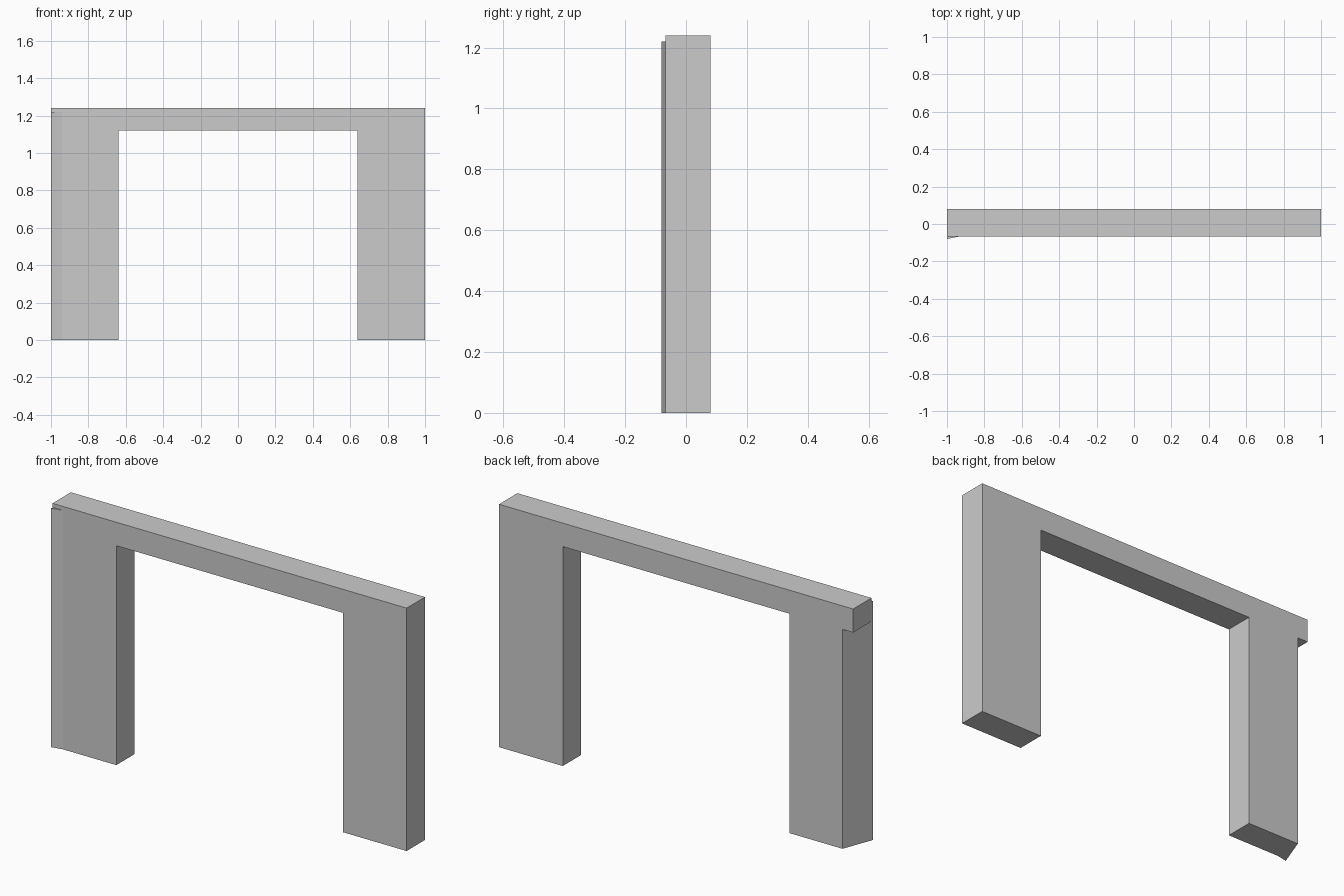
import bpy, bmesh
from mathutils import Vector

if "Cube" in bpy.data.objects:
    bpy.data.objects.remove(bpy.data.objects["Cube"])


def prism(name, points, sweep):
    """Closed solid made by sweeping a flat outline along a vector."""
    bm = bmesh.new()
    face = bm.faces.new([bm.verts.new(p) for p in points])
    res = bmesh.ops.extrude_face_region(bm, geom=[face], use_keep_orig=True)
    verts = [v for v in res["geom"] if isinstance(v, bmesh.types.BMVert)]
    bmesh.ops.translate(bm, verts=verts, vec=Vector(sweep))
    bmesh.ops.recalc_face_normals(bm, faces=bm.faces)
    mesh = bpy.data.meshes.new(name)
    bm.to_mesh(mesh)
    bm.free()
    obj = bpy.data.objects.new(name, mesh)
    bpy.context.collection.objects.link(obj)
    return obj


H, SOFFIT = 1.24, 1.12          # overall height, underside of lintel
FRONT, BACK = -0.068, 0.08      # wall thickness
INNER, LEG_L = 0.64, -0.94      # opening half width, square end of left leg

# Gateway frame: two legs and lintel; lintel overhangs the left leg
outline = [(-1, SOFFIT), (LEG_L, SOFFIT), (LEG_L, 0), (-INNER, 0),
           (-INNER, SOFFIT), (INNER, SOFFIT), (INNER, 0), (1, 0),
           (1, H), (-1, H)]
frame = prism("door_frame", [(x, FRONT, z) for x, z in outline],
              (0, BACK - FRONT, 0))

# Slanted outer edge of the left leg, its tip poking past the front face
wedge = prism("slanted_leg_edge",
              [(LEG_L, BACK, 0), (-1, -0.08, 0), (LEG_L, FRONT, 0)],
              (0, 0, 1.22))
